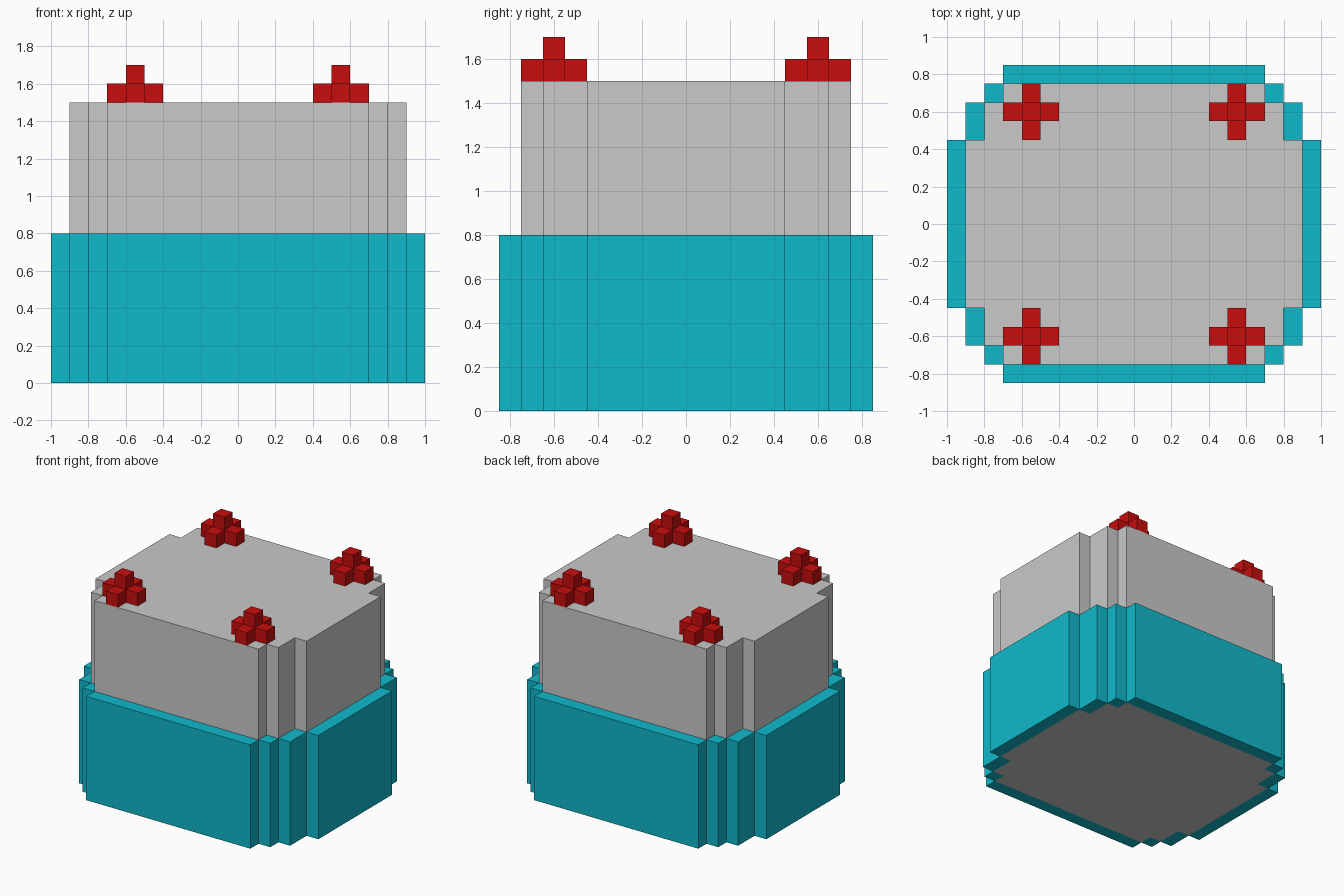
import bpy, bmesh
from mathutils import Matrix, Vector

if "Cube" in bpy.data.objects:
    bpy.data.objects.remove(bpy.data.objects["Cube"])


def material(name, rgb):
    m = bpy.data.materials.new(name)
    m.diffuse_color = (*rgb, 1.0)
    m.use_nodes = True
    m.node_tree.nodes["Principled BSDF"].inputs["Base Color"].default_value = m.diffuse_color
    return m


CYAN = material("cyan", (0.005, 0.485, 0.60))
GREY = material("light grey", (0.585, 0.585, 0.585))
RED = material("red", (0.58, 0.004, 0.004))


def finish(name, bm, mat):
    bmesh.ops.recalc_face_normals(bm, faces=bm.faces[:])
    mesh = bpy.data.meshes.new(name)
    bm.to_mesh(mesh)
    bm.free()
    mesh.materials.append(mat)
    ob = bpy.data.objects.new(name, mesh)
    bpy.context.collection.objects.link(ob)
    return ob


def add_box(bm, lo, hi):
    lo, hi = Vector(lo), Vector(hi)
    bmesh.ops.create_cube(bm, size=1, matrix=Matrix.Translation((lo + hi) / 2)
                          @ Matrix.Diagonal((*(hi - lo), 1)))


# Body: stepped-corner outline extruded to full height
quarter = [(0.9, 0.45), (0.8, 0.45), (0.8, 0.65), (0.7, 0.65), (0.7, 0.75)]
outline = []
for sx, sy in ((1, 1), (-1, 1), (-1, -1), (1, -1)):
    pts = [(sx * x, sy * y) for x, y in quarter]
    outline += pts if sx * sy > 0 else pts[::-1]
bm = bmesh.new()
base = bm.faces.new([bm.verts.new((x, y, 0)) for x, y in outline])
top = bmesh.ops.extrude_face_region(bm, geom=[base], use_keep_orig=True)
bmesh.ops.translate(bm, vec=(0, 0, 1.5),
                    verts=[v for v in top["geom"] if isinstance(v, bmesh.types.BMVert)])
finish("body", bm, GREY)

# Lower wrap: one 0.1 thick panel against each step of the body
bm = bmesh.new()
H = 0.8
for s in (-1, 1):
    y0, y1 = sorted((s * 0.75, s * 0.85))
    add_box(bm, (-0.7, y0, 0), (0.7, y1, H))
    x0, x1 = sorted((s * 0.9, s * 1.0))
    add_box(bm, (x0, -0.45, 0), (x1, 0.45, H))
    for t in (-1, 1):
        for xa, xb, ya, yb in ((0.7, 0.8, 0.65, 0.75), (0.8, 0.9, 0.45, 0.65)):
            x0, x1 = sorted((s * xa, s * xb))
            y0, y1 = sorted((t * ya, t * yb))
            add_box(bm, (x0, y0, 0), (x1, y1, H))
finish("lower_wrap", bm, CYAN)

# Toppings: raised centre cube with four cubes around it, near each corner
for sx, side in ((-1, "left"), (1, "right")):
    for sy, end in ((-1, "front"), (1, "back")):
        bm = bmesh.new()
        for dx, dy, z in ((0, 0, 1.6), (-.1, 0, 1.5), (.1, 0, 1.5), (0, -.1, 1.5), (0, .1, 1.5)):
            x, y = sx * 0.55 + dx, sy * 0.6 + dy
            add_box(bm, (x - .05, y - .05, z), (x + .05, y + .05, z + .1))
        finish(f"topping_{end}_{side}", bm, RED)
